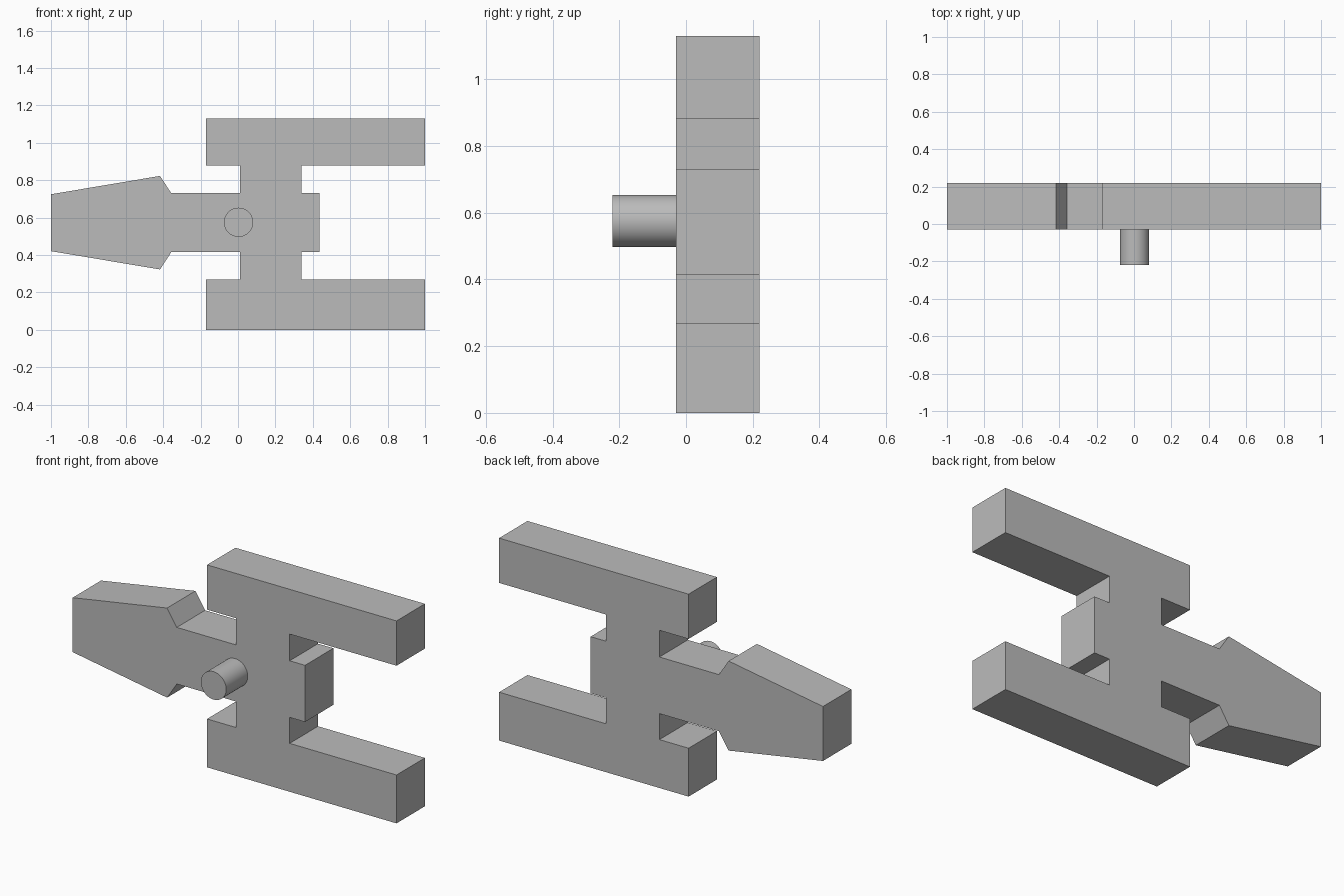
import bpy, bmesh
from math import radians
from mathutils import Vector

cube = bpy.data.objects.get("Cube")
if cube:
    bpy.data.objects.remove(cube, do_unlink=True)

FRONT, BACK = -0.03, 0.22
MID = 0.573            # height of the hull's centre line

grey = bpy.data.materials.new("plain_grey")
grey.use_nodes = True
color = (0.5, 0.5, 0.5, 1)
grey.diffuse_color = color
grey.node_tree.nodes["Principled BSDF"].inputs["Base Color"].default_value = color

# Body outline: head, neck, pylon, engine bars and tail in one flat profile
def half_outline(side, inner, outer):
    half = [(-1, 0.152), (-0.417, 0.25), (-0.357, 0.158), (0.01, 0.158)]
    pts = [(x, MID + side * h) for x, h in half]
    pts += [(0.01, inner), (-0.17, inner), (-0.17, outer),
            (1, outer), (1, inner), (0.34, inner)]
    pts += [(x, MID + side * 0.158) for x in (0.34, 0.435)]
    return pts

outline = half_outline(1, 0.88, 1.13) + half_outline(-1, 0.27, 0)[::-1]

bm = bmesh.new()
face = bm.faces.new([bm.verts.new((x, FRONT, z)) for x, z in outline])
ret = bmesh.ops.extrude_face_region(bm, geom=[face])
moved = [v for v in ret["geom"] if isinstance(v, bmesh.types.BMVert)]
bmesh.ops.translate(bm, verts=moved, vec=Vector((0, BACK - FRONT, 0)))
bmesh.ops.recalc_face_normals(bm, faces=bm.faces)
mesh = bpy.data.meshes.new("body")
bm.to_mesh(mesh)
bm.free()
mesh.materials.append(grey)
body = bpy.data.objects.new("body", mesh)
bpy.context.collection.objects.link(body)

# Round peg on the front face
bpy.ops.mesh.primitive_cylinder_add(vertices=48, radius=0.078, depth=0.2,
                                    location=(0.003, -0.12, 0.575),
                                    rotation=(radians(90), 0, 0))
peg = bpy.context.object
peg.name = "front_peg"
peg.data.materials.append(grey)
bpy.ops.object.shade_smooth_by_angle(angle=radians(40))
